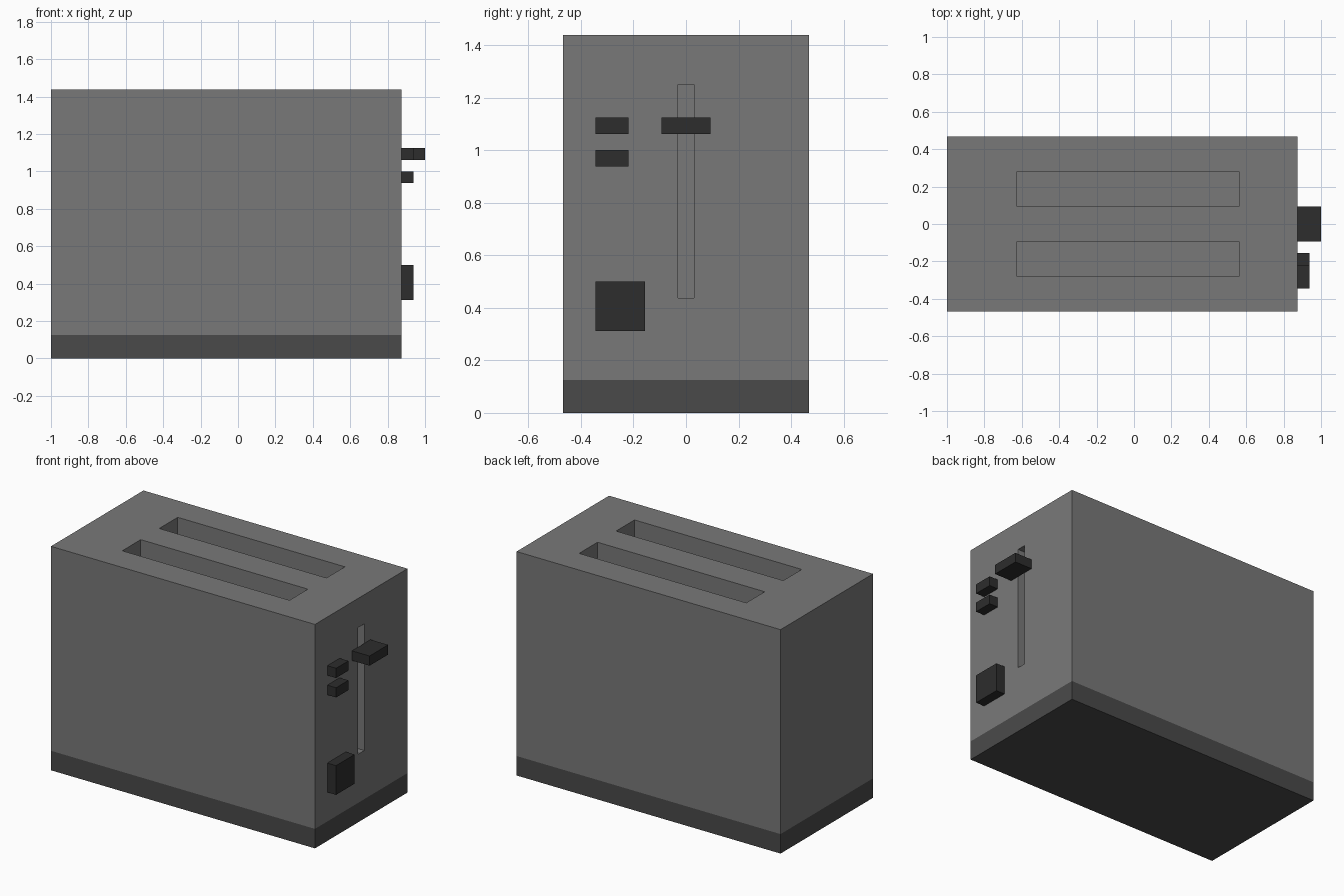
import bpy

cube = bpy.data.objects.get("Cube")
if cube:
    bpy.data.objects.remove(cube, do_unlink=True)


def material(name, value):
    m = bpy.data.materials.new(name)
    m.use_nodes = True
    colour = (value, value, value, 1)
    m.diffuse_color = colour
    m.node_tree.nodes["Principled BSDF"].inputs["Base Color"].default_value = colour
    return m


def box(name, x, y, z, mat=None):
    """Box from (min, max) ranges on each axis."""
    bpy.ops.mesh.primitive_cube_add(size=1, location=[sum(r) / 2 for r in (x, y, z)])
    ob = bpy.context.object
    ob.name = ob.data.name = name
    ob.scale = [r[1] - r[0] for r in (x, y, z)]
    bpy.ops.object.transform_apply(location=False, rotation=False, scale=True)
    if mat:
        ob.data.materials.append(mat)
    return ob


def carve(target, cutter):
    """Cut a recess and discard the cutter."""
    cutter.hide_render = True
    mod = target.modifiers.new("Recess", 'BOOLEAN')
    mod.operation = 'DIFFERENCE'
    mod.solver = 'EXACT'
    mod.object = cutter
    bpy.context.view_layer.objects.active = target
    bpy.ops.object.modifier_apply(modifier=mod.name)
    bpy.data.objects.remove(cutter, do_unlink=True)


grey = material("Body Grey", 0.191)
dark = material("Base Dark Grey", 0.0685)
black = material("Control Black", 0.0262)

LEFT, RIGHT, HALF = -1.0, 0.875, 0.469
BASE_TOP, TOP = 0.125, 1.4375

# Base and housing
box("base", (LEFT, RIGHT), (-HALF, HALF), (0, BASE_TOP), dark)
body = box("body", (LEFT, RIGHT), (-HALF, HALF), (BASE_TOP, TOP), grey)

# Two bread slots and the lever channel
for side in (-1, 1):
    y = sorted((side * 0.094, side * 0.281))
    carve(body, box("bread_slot_cutter", (-0.625, 0.5625), y, (0.4375, TOP + 0.1)))
carve(body, box("lever_channel_cutter", (0.75, RIGHT + 0.1), (-0.031, 0.031), (0.4375, 1.25)))

# Controls on the end panel: name, protrusion, y range, z range
controls = [
    ("lever", 0.125, (-0.094, 0.094), (1.0625, 1.125)),
    ("upper_button", 0.0625, (-0.344, -0.219), (1.0625, 1.125)),
    ("lower_button", 0.0625, (-0.344, -0.219), (0.9375, 1.0)),
    ("browning_knob", 0.0625, (-0.344, -0.156), (0.3125, 0.5)),
]
for name, depth, y, z in controls:
    box(name, (RIGHT, RIGHT + depth), y, z, black)
